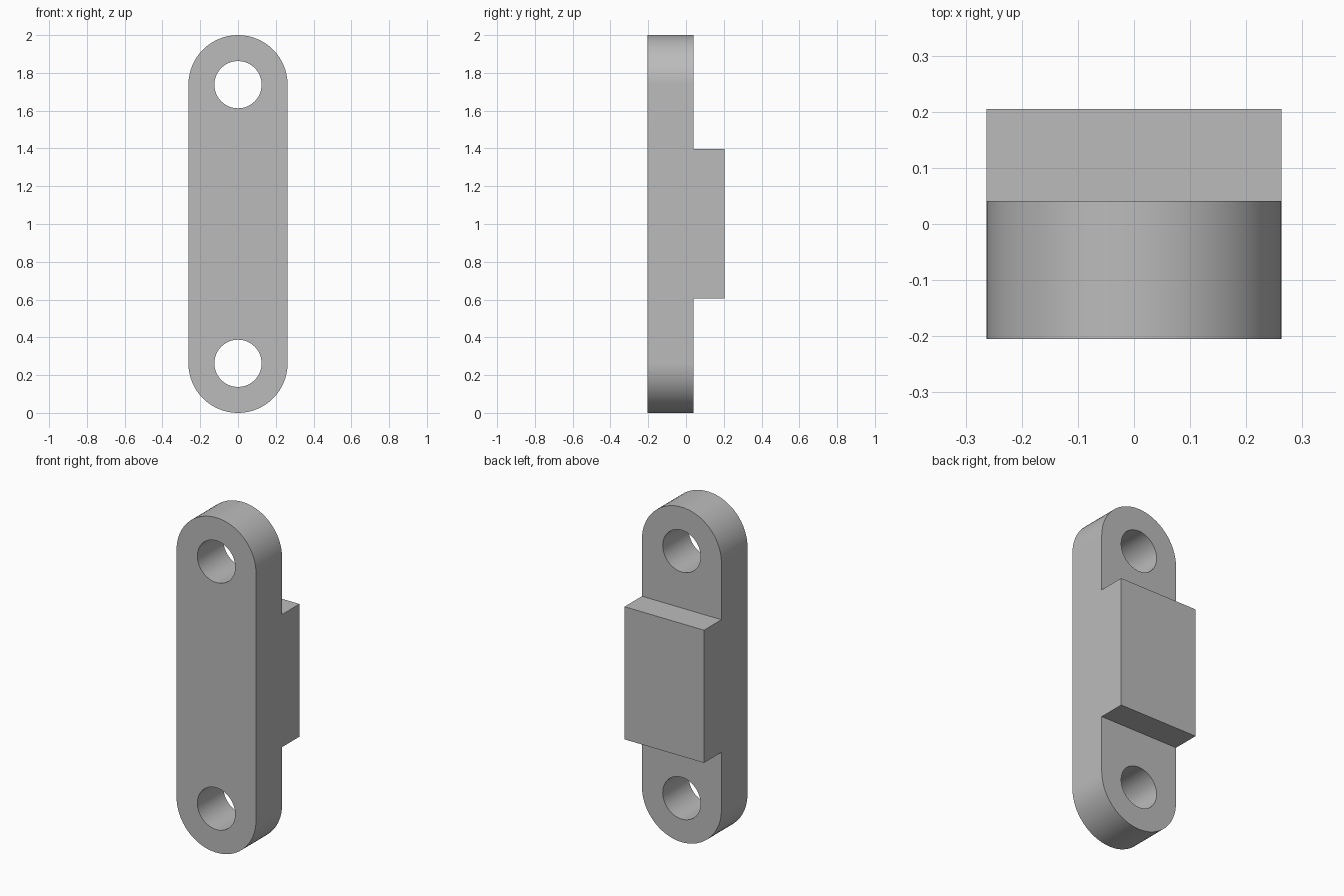
import bpy, bmesh, math
from mathutils import Vector

HALF_WIDTH = 0.2625
HOLE_RADIUS = 0.125
FRONT, PLATE_BACK, BLOCK_BACK = -0.205, 0.041, 0.205
LOW, HIGH = HALF_WIDTH, 2 - HALF_WIDTH
SEGMENTS = 32

old = bpy.data.objects.get("Cube")
if old:
    bpy.data.objects.remove(old, do_unlink=True)

grey = bpy.data.materials.new("plain grey")
grey.use_nodes = True
grey.diffuse_color = (0.5, 0.5, 0.5, 1)
grey.node_tree.nodes["Principled BSDF"].inputs["Base Color"].default_value = (0.5, 0.5, 0.5, 1)


def arc(radius, z, start, sweep, count):
    angles = [start + sweep * i / SEGMENTS / 2 for i in range(count)]
    return [(radius * math.cos(a), FRONT, z + radius * math.sin(a)) for a in angles]


def add_object(name, bm):
    bmesh.ops.recalc_face_normals(bm, faces=bm.faces)
    mesh = bpy.data.meshes.new(name)
    bm.to_mesh(mesh)
    bm.free()
    mesh.materials.append(grey)
    obj = bpy.data.objects.new(name, mesh)
    bpy.context.collection.objects.link(obj)
    return obj


# Round-ended plate with a hole near each end
full = 2 * math.pi
outline = arc(HALF_WIDTH, HIGH, 0, full, SEGMENTS + 1)
outline += arc(HALF_WIDTH, LOW, math.pi, full, SEGMENTS + 1)
holes = [arc(HOLE_RADIUS, z, 0, full, 2 * SEGMENTS) for z in (LOW, HIGH)]
bm = bmesh.new()
for loop in [outline] + holes:
    verts = [bm.verts.new(p) for p in loop]
    for a, b in zip(verts, verts[1:] + verts[:1]):
        bm.edges.new((a, b))
bmesh.ops.triangle_fill(bm, edges=bm.edges[:], use_beauty=True, normal=Vector((0, -1, 0)))
extruded = bmesh.ops.extrude_face_region(bm, geom=bm.faces[:], use_keep_orig=True)["geom"]
back_verts = [v for v in extruded if isinstance(v, bmesh.types.BMVert)]
bmesh.ops.translate(bm, verts=back_verts, vec=(0, PLATE_BACK - FRONT, 0))
bracket = add_object("mounting_bracket", bm)

# Raised block on the back, as wide as the plate
bm = bmesh.new()
bmesh.ops.create_cube(bm, size=1)
block_low, block_high, block_front = 0.606, 1.398, -0.1
bmesh.ops.scale(bm, verts=bm.verts, vec=(2 * HALF_WIDTH, BLOCK_BACK - block_front, block_high - block_low))
bmesh.ops.translate(bm, verts=bm.verts, vec=(0, (BLOCK_BACK + block_front) / 2, (block_low + block_high) / 2))
block = add_object("back_block", bm)
block.hide_render = True

# Merge the block into the plate as one solid
bpy.ops.object.select_all(action="DESELECT")
bracket.select_set(True)
bpy.context.view_layer.objects.active = bracket
union = bracket.modifiers.new("join_block", "BOOLEAN")
union.operation, union.solver, union.object = "UNION", "EXACT", block
bpy.ops.object.modifier_apply(modifier=union.name)
bpy.data.objects.remove(block, do_unlink=True)

# Smooth round ends and holes, crisp edges and flat sides
bpy.ops.object.shade_smooth_by_angle(angle=math.radians(30))
weighted = bracket.modifiers.new("flat_sides", "WEIGHTED_NORMAL")
weighted.keep_sharp = True
